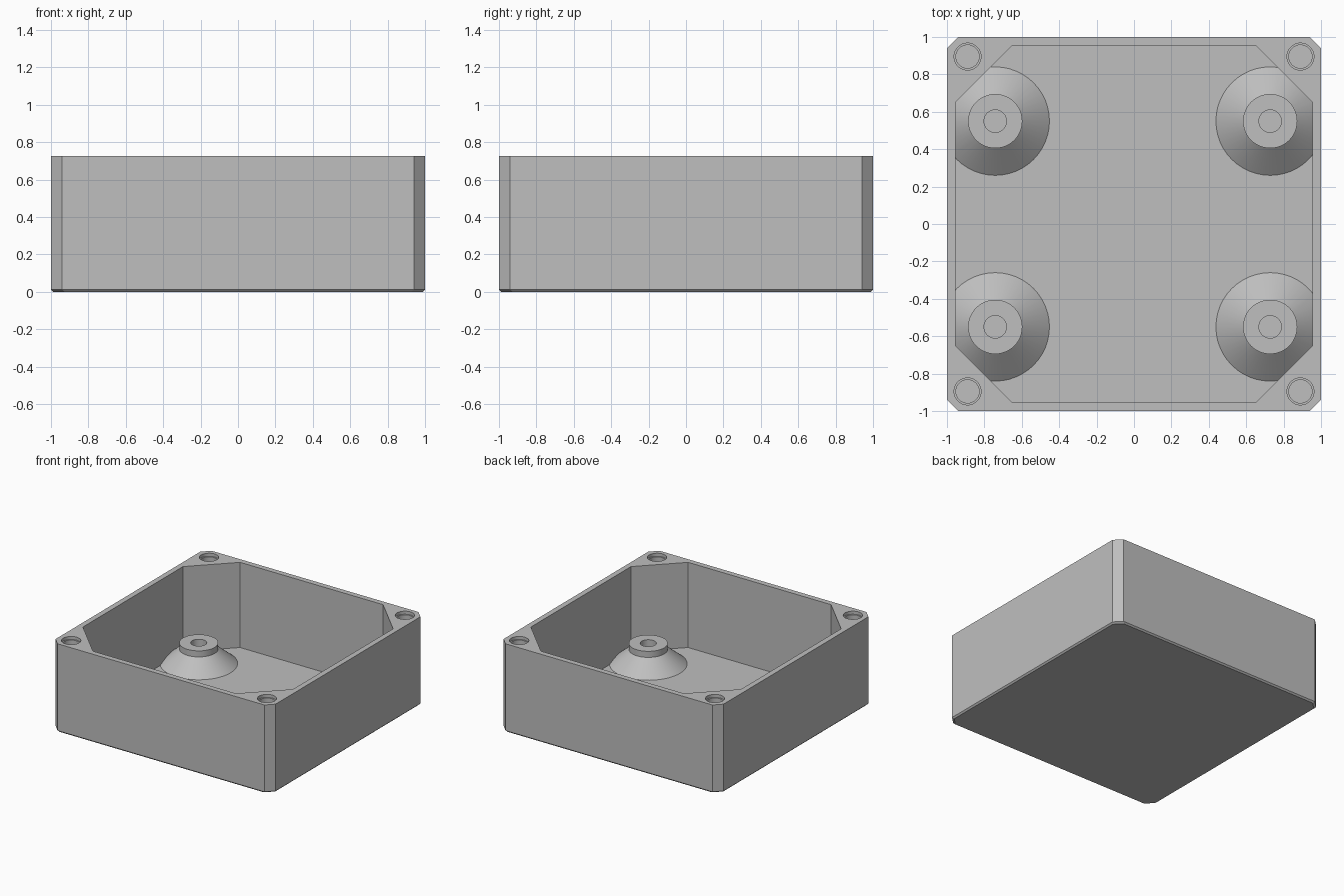
import bpy, bmesh, math

if "Cube" in bpy.data.objects:
    bpy.data.objects.remove(bpy.data.objects["Cube"])

grey = bpy.data.materials.new("light_grey")
grey.diffuse_color = (0.52, 0.52, 0.52, 1)
grey.use_nodes = True
grey.node_tree.nodes["Principled BSDF"].inputs["Base Color"].default_value = grey.diffuse_color
HEIGHT, FLOOR = 0.725, 0.025


def new_object(name, bm):
    bmesh.ops.recalc_face_normals(bm, faces=bm.faces)
    mesh = bpy.data.meshes.new(name)
    bm.to_mesh(mesh)
    bm.free()
    mesh.materials.append(grey)
    obj = bpy.data.objects.new(name, mesh)
    bpy.context.collection.objects.link(obj)
    return obj


def octagon_prism(name, half, cut, rings):
    """Square with cut corners, lofted through (z, inset) rings."""
    bm = bmesh.new()
    loops = []
    for z, inset in rings:
        h = half - inset
        c = h - cut
        pts = [(h, -c), (h, c), (c, h), (-c, h), (-h, c), (-h, -c), (-c, -h), (c, -h)]
        loops.append([bm.verts.new((x, y, z)) for x, y in pts])
    for a, b in zip(loops, loops[1:]):
        for i in range(8):
            j = (i + 1) % 8
            bm.faces.new((a[i], a[j], b[j], b[i]))
    bm.faces.new(loops[0])
    bm.faces.new(loops[-1])
    return new_object(name, bm)


def turned(name, profile, centres, steps=48):
    """Closed solids of revolution from (radius, z) profiles."""
    bm = bmesh.new()
    for cx, cy in centres:
        loops = [[bm.verts.new((cx + r * math.cos(t * math.tau / steps),
                                cy + r * math.sin(t * math.tau / steps), z))
                  for t in range(steps)] for r, z in profile]
        for a, b in zip(loops, loops[1:]):
            for i in range(steps):
                j = (i + 1) % steps
                bm.faces.new((a[i], a[j], b[j], b[i]))
        bm.faces.new(loops[0])
        bm.faces.new(loops[-1])
    return new_object(name, bm)


def boolean(target, tool, operation):
    mod = target.modifiers.new(operation.lower(), 'BOOLEAN')
    mod.operation, mod.object, mod.solver = operation, tool, 'EXACT'
    bpy.context.view_layer.objects.active = target
    bpy.ops.object.modifier_apply(modifier=mod.name)
    bpy.data.objects.remove(tool)


def shade(obj):
    bpy.ops.object.select_all(action='DESELECT')
    obj.select_set(True)
    bpy.context.view_layer.objects.active = obj
    bpy.ops.object.shade_smooth_by_angle(angle=math.radians(25))


# Outer shell with cut corners and a fine bevel under the base
box = octagon_prism("box_shell", 1.0, 0.06,
                    [(0, 0.012), (0.012, 0), (HEIGHT, 0)])

# Hollow interior, leaving triangular corner posts
cavity = octagon_prism("cavity_cutter", 0.955, 0.305, [(FLOOR, 0), (1, 0)])
boolean(box, cavity, 'DIFFERENCE')

# Lid screw holes in the corner posts
corners = [(sx * 0.89, sy * 0.895) for sx in (-1, 1) for sy in (-1, 1)]
holes = turned("screw_hole_cutter",
               [(0.062, 0.35), (0.062, HEIGHT - 0.025), (0.072, HEIGHT - 0.025), (0.072, 1)],
               corners)
boolean(box, holes, 'DIFFERENCE')
shade(box)

# Conical mounting bosses with short cylindrical caps and blind holes
centres = [(x, y) for x in (-0.742, 0.728) for y in (-0.55, 0.55)]
bosses = turned("mounting_bosses",
                [(0.29, FLOOR - 0.005), (0.29, FLOOR), (0.145, 0.145), (0.145, 0.195)],
                centres)
boss_holes = turned("boss_hole_cutter", [(0.06, 0.08), (0.06, 0.4)], centres)
boolean(bosses, boss_holes, 'DIFFERENCE')

# Trim the bosses where they run into the walls
trim = octagon_prism("boss_trim", 0.965, 0.305, [(0.005, 0), (0.6, 0)])
boolean(bosses, trim, 'INTERSECT')
shade(bosses)
